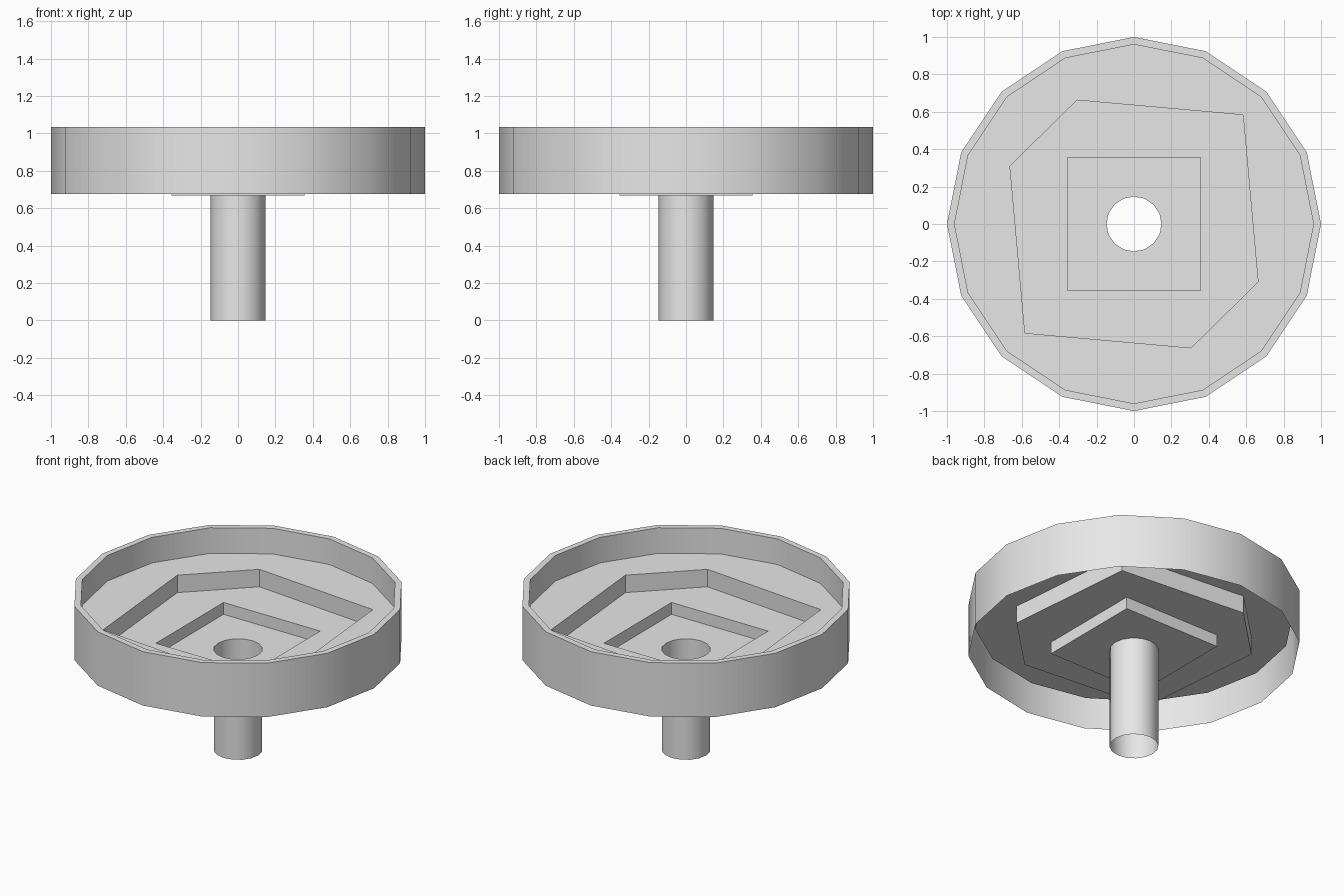
import bpy
import bmesh
from math import cos, sin, pi, radians
from mathutils import Vector

cube = bpy.data.objects.get("Cube")
if cube:
    bpy.data.objects.remove(cube)

grey = bpy.data.materials.new("light grey")
grey.use_nodes = True
grey.diffuse_color = (0.8, 0.8, 0.8, 1)
grey.node_tree.nodes["Principled BSDF"].inputs["Base Color"].default_value = (0.8, 0.8, 0.8, 1)


def circle(radius, sides=16):
    return [(radius * cos(2 * pi * i / sides), radius * sin(2 * pi * i / sides))
            for i in range(sides)]


def add_loop(bm, outline, z):
    return [bm.verts.new((x, y, z)) for x, y in outline]


def bridge(bm, a, b):
    for i in range(len(a)):
        j = (i + 1) % len(a)
        bm.faces.new((a[i], a[j], b[j], b[i]))


def floor(bm, outer, inner):
    """Flat floor between an outer outline and a hole."""
    edges = []
    for ring in (outer, inner):
        for i, v in enumerate(ring):
            w = ring[(i + 1) % len(ring)]
            edges.append(bm.edges.get((v, w)) or bm.edges.new((v, w)))
    made = bmesh.ops.triangle_fill(bm, edges=edges, use_beauty=True, normal=Vector((0, 0, 1)))
    for f in made["geom"]:
        if isinstance(f, bmesh.types.BMFace):
            f.normal_update()
            if f.normal.z < 0:
                f.normal_flip()


def finish(bm, name):
    mesh = bpy.data.meshes.new(name)
    bm.to_mesh(mesh)
    bm.free()
    mesh.materials.append(grey)
    obj = bpy.data.objects.new(name, mesh)
    bpy.context.collection.objects.link(obj)
    bpy.ops.object.select_all(action="DESELECT")
    obj.select_set(True)
    bpy.context.view_layer.objects.active = obj
    bpy.ops.object.shade_smooth_by_angle(angle=radians(30))


def step(name, outline, top, bottom, hole):
    """Recess wall with a floor that is open in the middle."""
    bm = bmesh.new()
    upper, lower = add_loop(bm, outline, top), add_loop(bm, outline, bottom)
    bridge(bm, upper, lower)
    floor(bm, lower, add_loop(bm, hole, bottom))
    finish(bm, name)


# Outlines of the nested recesses
half_hexagon = [(0.663, -0.31), (0.583, 0.583), (-0.305, 0.662)]
hexagon = half_hexagon + [(-x, -y) for x, y in half_hexagon]
s = 0.355
square = [(s, -s), (s, s), (-s, s), (-s, -s)]
bore = circle(0.147)
inner_rim = circle(0.96)
TOP, SHELF, LEDGE, BASE = 1.033, 0.863, 0.747, 0.668

# Outer skirt and narrow top rim
bm = bmesh.new()
skirt_bottom = add_loop(bm, circle(1), 0.675)
skirt_top = add_loop(bm, circle(1), TOP)
bridge(bm, skirt_bottom, skirt_top)
bridge(bm, skirt_top, add_loop(bm, inner_rim, TOP))
finish(bm, "outer_rim")

# Stepped basin
step("round_recess", inner_rim, TOP, SHELF, hexagon)
step("hexagon_recess", hexagon, SHELF, LEDGE, square)
step("square_recess", square, LEDGE, BASE, bore)

# Open drain tube
bm = bmesh.new()
bridge(bm, add_loop(bm, bore, BASE), add_loop(bm, bore, 0))
finish(bm, "drain_tube")
